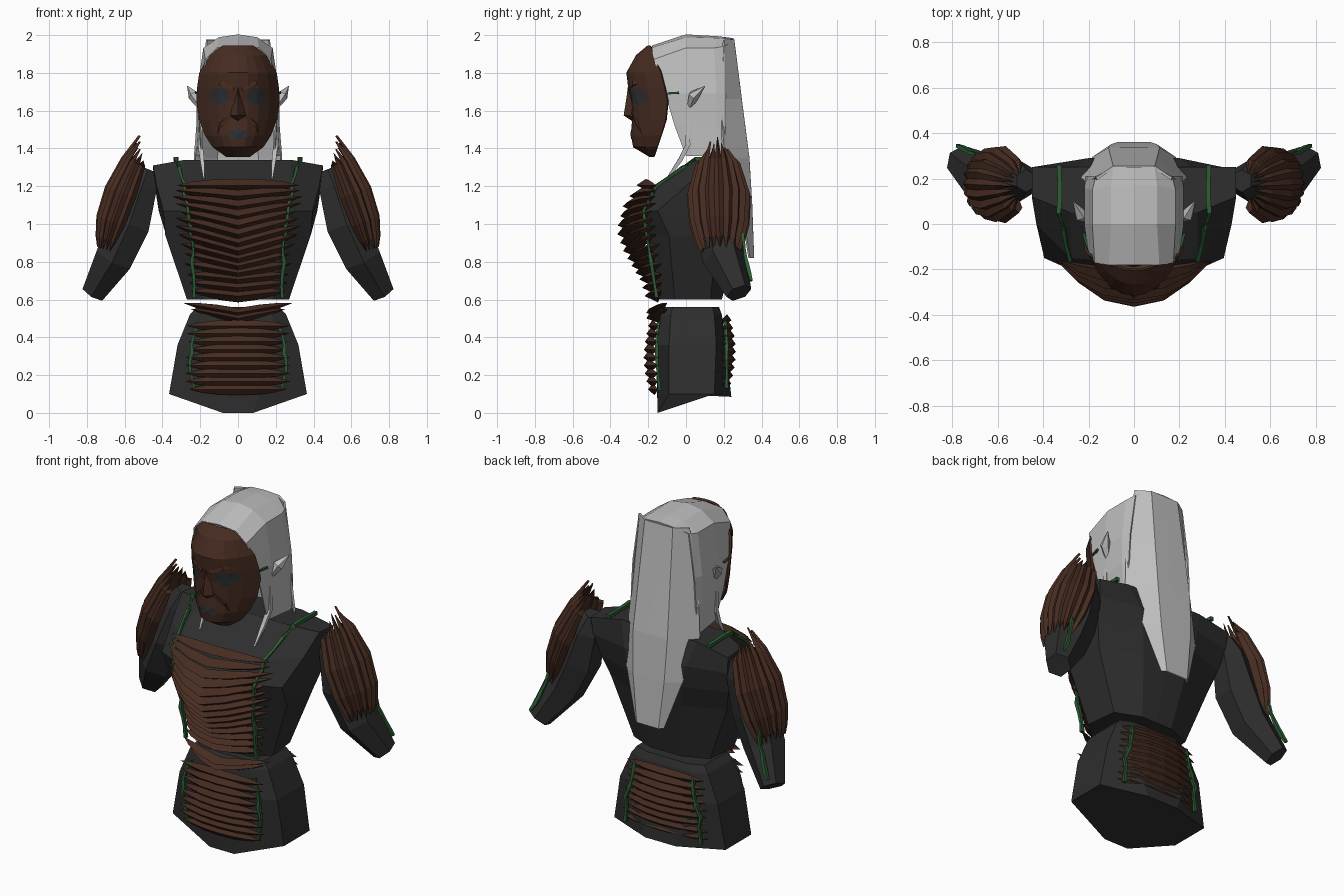
import bpy, bmesh, math, random
from mathutils import Vector

if "Cube" in bpy.data.objects:
    bpy.data.objects.remove(bpy.data.objects["Cube"])

random.seed(4)


def material(name, rgb):
    m = bpy.data.materials.new(name)
    m.diffuse_color = (*rgb, 1)
    m.use_nodes = True
    m.node_tree.nodes["Principled BSDF"].inputs["Base Color"].default_value = m.diffuse_color
    return m


BARK = material("bark brown", (0.062, 0.025, 0.015))
CLOTH = material("charcoal cloth", (0.027, 0.027, 0.027))
HAIR = material("silver hair", (0.52, 0.52, 0.52))
VINE = material("vine green", (0.025, 0.11, 0.035))
EYE = material("slate", (0.027, 0.032, 0.036))


def finish(name, bm, mat, mirror=False, thick=0):
    bmesh.ops.remove_doubles(bm, verts=bm.verts, dist=0.0005)
    bmesh.ops.recalc_face_normals(bm, faces=bm.faces)
    me = bpy.data.meshes.new(name)
    bm.to_mesh(me)
    bm.free()
    me.materials.append(mat)
    ob = bpy.data.objects.new(name, me)
    bpy.context.collection.objects.link(ob)
    if thick:
        s = ob.modifiers.new("Solidify", 'SOLIDIFY')
        s.thickness, s.offset = thick, 0
    if mirror:
        ob.modifiers.new("Mirror", 'MIRROR')
    return ob


def loft(bm, rings, closed=True):
    """Skin a row of point rings; closed rings also get end caps."""
    vs = [[bm.verts.new(p) for p in r] for r in rings]
    n = len(vs[0])
    for a, b in zip(vs, vs[1:]):
        for i in range(n if closed else n - 1):
            j = (i + 1) % n
            bm.faces.new((a[i], a[j], b[j], b[i]))
    if closed:
        bm.faces.new(vs[0])
        bm.faces.new(vs[-1])


def full(half):
    """Mirror a half ring that starts and ends on the centre line."""
    return half + [(-x, y, z) for x, y, z in half[-2:0:-1]]


def level(z, *xy):
    return full([(x, y, z) for x, y in xy])


def lerp(table, t):
    """Interpolate rows (key, values...) sorted by rising key."""
    t = min(max(t, table[0][0]), table[-1][0])
    for a, b in zip(table, table[1:]):
        if t <= b[0]:
            f = (t - a[0]) / (b[0] - a[0])
            return [p + (q - p) * f for p, q in zip(a[1:], b[1:])]


def tube(bm, path, radii, n=6, turn=0.5):
    path = [Vector(p) for p in path]
    rings = []
    for i, p in enumerate(path):
        t = (path[min(i + 1, len(path) - 1)] - path[max(i - 1, 0)]).normalized()
        u = t.cross(Vector((0, 1, 0)) if abs(t.y) < 0.9 else Vector((1, 0, 0))).normalized()
        v = t.cross(u)
        rings.append([p + radii[i] * (u * math.cos(a) + v * math.sin(a))
                      for a in ((k + turn) * math.tau / n for k in range(n))])
    loft(bm, rings)


def slat(bm, w, z_end, z_mid, y_end, y_mid, h, d):
    """Horizontal lens-shaped slat with a sharp outer edge; d is its reach."""
    rings = []
    for t in (-1, -0.75, -0.4, 0, 0.4, 0.75, 1):
        x, s = w * t, 1 - abs(t) ** 3 * 0.98
        z = z_mid + (z_end - z_mid) * abs(t)
        y = y_end + (y_mid - y_end) * (1 - t * t)
        rings.append([(x, y + d * s, z), (x, y, z + h * s), (x, y - 0.4 * d * s, z - h * s)])
    loft(bm, rings)


# Torso
bm = bmesh.new()
loft(bm, [
    level(0.60, (0, -.15), (.18, -.14), (.27, -.06), (.25, .13), (.10, .19), (0, .19)),
    level(0.94, (0, -.21), (.24, -.19), (.385, -.09), (.38, .16), (.15, .26), (0, .27)),
    level(1.07, (0, -.23), (.26, -.21), (.395, -.15), (.42, .20), (.18, .29), (0, .30)),
    level(1.20, (0, -.17), (.28, -.15), (.43, .00), (.44, .24), (.20, .29), (0, .30)),
    full([(0, .05, 1.34), (.28, .05, 1.34), (.45, .12, 1.31), (.45, .25, 1.30),
          (.25, .25, 1.34), (0, .25, 1.34)])])
finish("torso", bm, CLOTH)

# Hips
bm = bmesh.new()
loft(bm, [
    full([(0, -.15, 0), (.08, -.15, 0), (.365, -.09, .10), (.365, .15, .10), (.10, .24, .085), (0, .24, .085)]),
    level(.36, (0, -.16), (.20, -.155), (.32, -.09), (.32, .16), (.20, .21), (0, .21)),
    level(.52, (0, -.14), (.18, -.135), (.255, -.08), (.25, .15), (.16, .19), (0, .19)),
    level(.56, (0, -.12), (.16, -.11), (.22, -.07), (.22, .14), (.14, .175), (0, .175))])
finish("hips", bm, CLOTH)

# Arms
bm = bmesh.new()
tube(bm, [(.475, .19, 1.29), (.51, .19, 1.20), (.575, .18, 1.0), (.655, .20, .82), (.765, .28, .635)],
     [.05, .095, .125, .115, .07])
finish("arms", bm, CLOTH, mirror=True)

# Breastplate slats: z, half width, slat front y
plate = [(.62, .26, -.165), (.70, .27, -.19), (.80, .29, -.235), (.90, .31, -.285),
         (1.0, .34, -.32), (1.12, .35, -.285), (1.22, .33, -.20)]
bm = bmesh.new()
for i in range(14):
    f = i / 13
    z = 1.205 - 0.575 * f
    w, y = lerp(plate, z)
    dip = 0.10 * math.sin(math.pi * min(1, f * 1.1)) ** 0.8 if f < 0.9 else 0.03
    slat(bm, w * random.uniform(.95, 1.03), z + dip * .5, z - dip * .4, -.16 if f < .6 else -.13, y, .033, -.05)
finish("breastplate_slats", bm, BARK)

# Waist slats
bm = bmesh.new()
for z in (.545, .515):
    slat(bm, .285 if z > .53 else .25, z + .035, z - .015, -.10, -.16, .025, -.05)
finish("waist_slats", bm, BARK)

# Hip plates, front and back
for name, s, y0, y1, lift in (("front_hip_slats", -1, -.15, -.185, 0), ("back_hip_slats", 1, .19, .225, .03)):
    bm = bmesh.new()
    for i in range(9):
        z = .125 + lift + i * .042
        bulge = .03 * math.sin(math.pi * (i + .5) / 9)
        slat(bm, random.uniform(.25, .28), z, z, y0, y1 + s * (bulge - .012), .03, s * .022)
    finish(name, bm, BARK)

# Shoulder leaves wrapped around the outer arm
bm = bmesh.new()
top, low = Vector((.52, .17, 1.30)), Vector((.68, .18, .87))
out, side = Vector((.93, 0, .36)), Vector((0, 1, 0))
for i in range(11):
    a = math.radians(-95 + 19 * i)
    tip = -.34 + .24 * abs(a) / 1.6 + random.uniform(-.08, .06)
    rings = []
    for s, rn, ry, wide in ((tip, .06, .06, .01), (-.03, .10, .11, .19), (.35, .125, .155, .25),
                            (.7, .115, .145, .23), (.92, .085, .12, .15), (1.03, .06, .10, .01)):
        def at(ang, k):
            return top.lerp(low, s) + out * rn * k * math.cos(ang) + side * ry * k * math.sin(ang)
        rings.append([at(a - wide, .93), at(a, 1.1), at(a + wide, .93), at(a, .88)])
    loft(bm, rings)
finish("shoulder_leaves", bm, BARK, mirror=True)

# Vine stems
bm = bmesh.new()
for path in ([(.235, -.155, .61), (.24, -.185, .8), (.25, -.21, .95), (.265, -.225, 1.07), (.285, -.16, 1.2), (.33, .05, 1.345), (.33, .26, 1.34)],
             [(.24, -.14, .12), (.25, -.155, .28), (.235, -.155, .40), (.21, -.145, .48)],
             [(.25, .215, .13), (.24, .215, .28), (.215, .215, .38), (.19, .205, .50)],
             [(.77, .345, .70), (.725, .315, .82), (.68, .30, .95)]):
    pts = []
    for p, q in zip(path, path[1:]):
        for k in range(3):
            pts.append(Vector(p).lerp(Vector(q), k / 3) + Vector((random.uniform(-.008, .008), 0, 0)))
    pts.append(Vector(path[-1]))
    tube(bm, pts, [random.uniform(.009, .015) for _ in pts], 4)
tube(bm, [(.20, -.12, 1.69), (.222, -.04, 1.695)], [.008, .008], 4)
finish("vine_stems", bm, VINE, mirror=True)

# Hair: crown with side locks
bm = bmesh.new()
loft(bm, [
    [(0, -.18, 1.94), (.11, -.18, 1.93), (.17, -.17, 1.87), (.20, -.11, 1.69), (.20, -.06, 1.52), (.19, 0, 1.36)],
    [(0, 0, 2.0), (.10, 0, 1.985), (.18, 0, 1.93), (.215, 0, 1.69), (.205, .03, 1.52), (.195, .03, 1.36)],
    [(0, .17, 1.99), (.10, .17, 1.98), (.18, .15, 1.93), (.215, .16, 1.69), (.215, .16, 1.52), (.215, .17, 1.36)],
    [(0, .25, 1.98), (.09, .25, 1.975), (.165, .21, 1.94), (.20, .21, 1.69), (.21, .21, 1.52), (.21, .20, 1.36)]],
    closed=False)
finish("hair_crown", bm, HAIR, mirror=True, thick=.008)

# Hair: long tapering back
bm = bmesh.new()
loft(bm, [[(0, y, z), (x1, y, z), (x2, y2, z)] for z, y, x1, x2, y2 in (
    (1.975, .25, .09, .165, .20), (1.66, .29, .10, .205, .18), (1.35, .33, .11, .23, .20),
    (1.10, .345, .10, .18, .29), (.82, .355, .07, .09, .335))], closed=False)
finish("hair_back", bm, HAIR, mirror=True, thick=.012)

# Hair: thin front strands
bm = bmesh.new()
tube(bm, [(.20, .01, 1.70), (.20, .01, 1.42), (.19, -.03, 1.34), (.18, -.10, 1.24)], [.012, .018, .016, .006], 4)
finish("hair_strands", bm, HAIR, mirror=True)

# Ears
bm = bmesh.new()
tube(bm, [(.20, .02, 1.62), (.235, .04, 1.68), (.268, .10, 1.73)], [.015, .03, .002], 5)
finish("ears", bm, HAIR, mirror=True)

# Mask: z, half width, rim y, centre y
rows = [(1.36, .06, -.165, -.19), (1.41, .13, -.15, -.275), (1.47, .17, -.13, -.285),
        (1.55, .20, -.105, -.28), (1.65, .215, -.095, -.285), (1.72, .212, -.11, -.30),
        (1.80, .20, -.13, -.31), (1.89, .15, -.165, -.26), (1.94, .08, -.185, -.20)]


def mask_y(x, z):
    w, rim, mid = lerp(rows, z)
    return rim + (mid - rim) * (1 - min(1, abs(x) / w) ** 2.2)


bm = bmesh.new()
loft(bm, [[(w * u / 4, mask_y(w * u / 4, z), z) for u in range(-4, 5)] for z, w, r, m in rows], closed=False)
finish("mask", bm, BARK, thick=.012)

# Nose
bm = bmesh.new()
loft(bm, [[(-w, y + .04, z), (0, y, z), (w, y + .04, z)] for w, y, z in
          ((.02, -.305, 1.75), (.022, -.315, 1.67), (.04, -.33, 1.575), (.03, -.285, 1.545))])
finish("nose", bm, BARK)

# Brows and cheek folds
bm = bmesh.new()
for line in ([(.02, 1.715), (.09, 1.745), (.18, 1.765)], [(.035, 1.58), (.085, 1.53), (.11, 1.45)]):
    tube(bm, [(x, mask_y(x, z), z) for x, z in line], [.014, .017, .006], 4)
finish("brows_and_cheeks", bm, BARK, mirror=True)


def plate_on_mask(name, cx, cz, rx, rz, mirror):
    bm = bmesh.new()
    c = bm.verts.new((cx, mask_y(cx, cz) - .01, cz))
    ring = []
    for k in range(12):
        x, z = cx + rx * math.cos(k * math.tau / 12), cz + rz * math.sin(k * math.tau / 12)
        ring.append(bm.verts.new((x, mask_y(x, z) - .008, z)))
    for k in range(12):
        bm.faces.new((c, ring[k], ring[(k + 1) % 12]))
    finish(name, bm, EYE, mirror)


# Eyes and lips
plate_on_mask("eyes", .10, 1.675, .052, .046, True)
plate_on_mask("lips", 0, 1.475, .06, .026, False)
